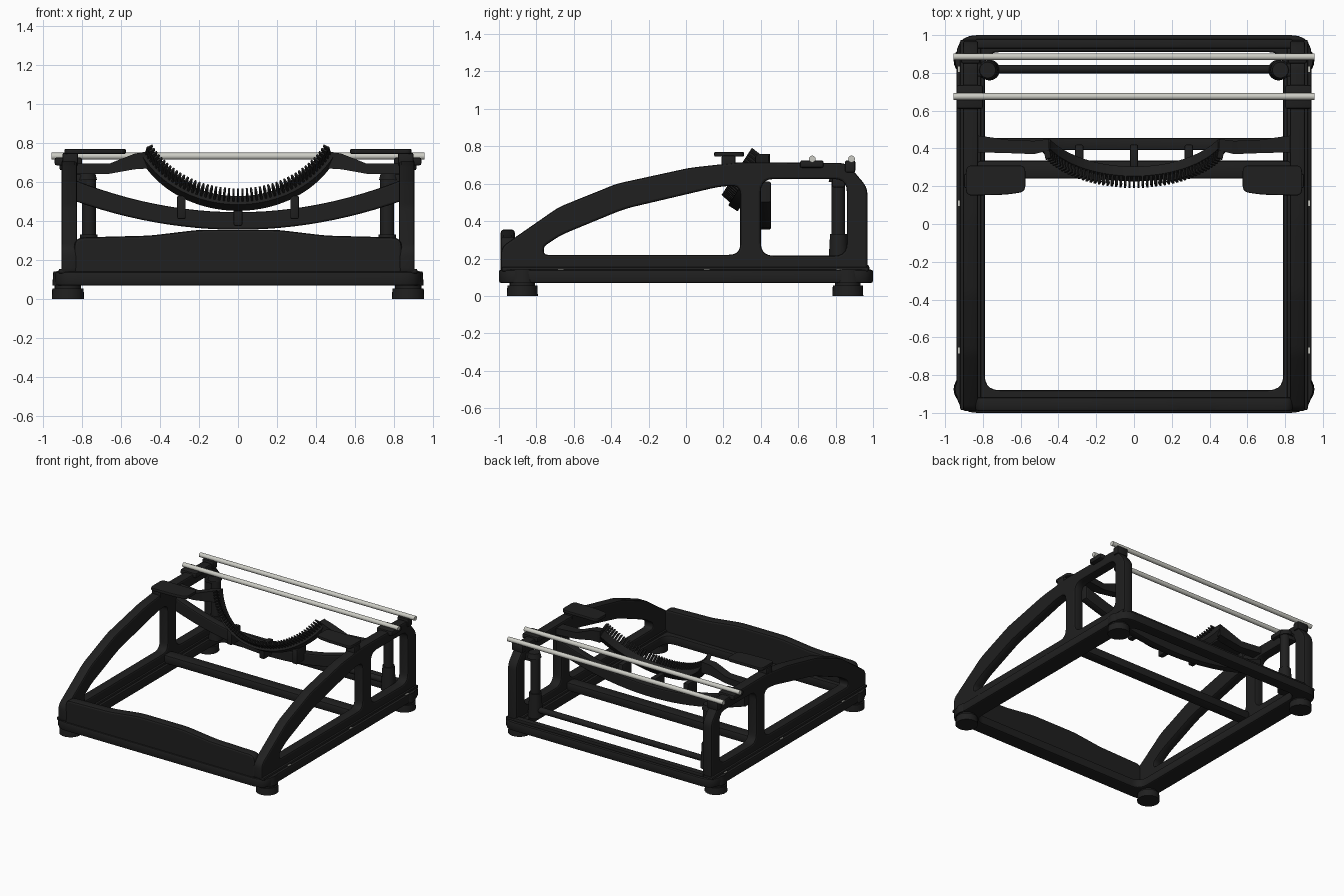
import bpy, bmesh, math
from mathutils import Vector, Matrix

if "Cube" in bpy.data.objects:
    bpy.data.objects.remove(bpy.data.objects["Cube"])


def material(name, rgb, rough, metal=0.0):
    m = bpy.data.materials.new(name)
    m.use_nodes = True
    m.diffuse_color = (*rgb, 1)
    node = next(n for n in m.node_tree.nodes if n.type == "BSDF_PRINCIPLED")
    node.inputs["Base Color"].default_value = (*rgb, 1)
    node.inputs["Roughness"].default_value = rough
    return m


BLACK = material("black_enamel", (0.014, 0.014, 0.014), 0.5)
STEEL = material("pale_steel", (0.6, 0.6, 0.55), 0.4)

# Orientation of flat profiles: side panels, upright cross pieces, flat plates
YZ = Matrix(((0, 0, 1), (1, 0, 0), (0, 1, 0))).to_4x4()
XZ = Matrix.Rotation(math.pi / 2, 4, "X")
XY = Matrix.Identity(4)


def finish(obj, mat):
    obj.data.materials.clear()
    obj.data.materials.append(mat)
    bpy.ops.object.select_all(action="DESELECT")
    obj.select_set(True)
    bpy.context.view_layer.objects.active = obj
    bpy.ops.object.shade_smooth_by_angle(angle=math.radians(35))
    return obj


def from_bmesh(name, bm, mat=BLACK):
    bmesh.ops.recalc_face_normals(bm, faces=bm.faces)
    mesh = bpy.data.meshes.new(name)
    bm.to_mesh(mesh)
    bm.free()
    obj = bpy.data.objects.new(name, mesh)
    bpy.context.collection.objects.link(obj)
    return finish(obj, mat)


def fillet(points, r, steps=5):
    """Round each corner of a closed outline."""
    out = []
    pts = [Vector(p) for p in points]
    for i, p in enumerate(pts):
        a, b = pts[i - 1] - p, pts[(i + 1) % len(pts)] - p
        d = min(r, a.length * 0.45, b.length * 0.45)
        s, e = p + a.normalized() * d, p + b.normalized() * d
        for k in range(steps + 1):
            t = k / steps
            out.append(s * (1 - t) ** 2 + p * (2 * t * (1 - t)) + e * t * t)
    return out


def plate(name, loops, frame, offset, thick, bevel=0.01):
    """Filled outline with holes, extruded and bevelled."""
    cu = bpy.data.curves.new(name, "CURVE")
    cu.dimensions, cu.fill_mode = "2D", "BOTH"
    cu.extrude, cu.bevel_depth = thick / 2 - bevel, bevel
    cu.bevel_resolution, cu.offset = 1, -bevel
    for loop in loops:
        sp = cu.splines.new("POLY")
        sp.points.add(len(loop) - 1)
        for q, p in zip(sp.points, loop):
            q.co = (p[0], p[1], 0, 1)
        sp.use_cyclic_u = True
    tmp = bpy.data.objects.new(name + "_curve", cu)
    bpy.context.collection.objects.link(tmp)
    bpy.context.view_layer.update()
    mesh = bpy.data.meshes.new_from_object(
        tmp.evaluated_get(bpy.context.evaluated_depsgraph_get()))
    bpy.data.objects.remove(tmp)
    mesh.transform(Matrix.Translation(offset) @ frame)
    obj = bpy.data.objects.new(name, mesh)
    bpy.context.collection.objects.link(obj)
    return finish(obj, BLACK)


def rect(x0, x1, y0, y1, r):
    return fillet([(x0, y0), (x1, y0), (x1, y1), (x0, y1)], r)


def box(name, lo, hi, bevel=0.01, mat=BLACK):
    mid = [(a + b) / 2 for a, b in zip(lo, hi)]
    bm = bmesh.new()
    bmesh.ops.create_cube(bm, size=1)
    bmesh.ops.scale(bm, vec=[b - a for a, b in zip(lo, hi)], verts=bm.verts)
    bmesh.ops.translate(bm, vec=mid, verts=bm.verts)
    if bevel:
        bmesh.ops.bevel(bm, geom=bm.edges[:], offset=bevel, segments=2,
                        affect="EDGES", profile=0.5)
    return from_bmesh(name, bm, mat)


def rod(name, a, b, r0, r1=None, mat=BLACK, sides=24):
    a, b = Vector(a), Vector(b)
    d = b - a
    bm = bmesh.new()
    bmesh.ops.create_cone(
        bm, cap_ends=True, segments=sides, radius1=r0, radius2=r1 or r0, depth=d.length,
        matrix=Matrix.Translation((a + b) / 2) @ d.to_track_quat("Z", "Y").to_matrix().to_4x4())
    return from_bmesh(name, bm, mat)


def loft(bm, sections):
    """Skin a row of four-cornered sections."""
    rows = [[bm.verts.new(p) for p in s] for s in sections]
    for a, b in zip(rows, rows[1:]):
        for i in range(4):
            j = (i + 1) % 4
            bm.faces.new((a[i], a[j], b[j], b[i]))
    bm.faces.new(rows[0])
    bm.faces.new(rows[-1][::-1])


# Base ring and rear ledge
outer = fillet([(-0.94, -1), (0.94, -1), (0.94, 1), (-0.94, 1)], 0.11)
plate("base_frame", [outer, rect(-0.79, 0.79, -0.88, 0.91, 0.08)], XY, (0, 0, 0.105), 0.07)
box("rear_ledge", (-0.84, 0.93, 0.13), (0.84, 0.98, 0.165))

# Front apron with a slightly raised middle
apron = [(-0.84, 0.1), (0.84, 0.1), (0.84, 0.315), (0.45, 0.325), (0.2, 0.355),
         (-0.2, 0.355), (-0.45, 0.325), (-0.84, 0.315)]
plate("front_apron", [fillet(apron, 0.05)], XZ, (0, -0.953, 0), 0.075, 0.015)

# Side panels with two windows
profile = [(-0.99, 0.12), (-0.99, 0.26), (-0.68, 0.475), (-0.37, 0.6), (0.02, 0.685),
           (0.29, 0.715), (0.86, 0.71), (0.97, 0.58), (0.97, 0.12)]
front_window = [(-0.76, 0.22), (0.29, 0.22), (0.29, 0.59), (0.18, 0.585),
                (-0.33, 0.465), (-0.67, 0.325), (-0.76, 0.265)]
windows = [fillet(front_window, 0.06), rect(0.4, 0.86, 0.215, 0.625, 0.07)]

for s, side in ((-1, "right"), (1, "left")):
    plate(side + "_panel", [fillet(profile, 0.04)] + windows, YZ, (s * 0.865, 0, 0), 0.08, 0.012)
    box(side + "_sill", (s * 0.865 - 0.055, -0.985, 0.13), (s * 0.865 + 0.055, 0.975, 0.155), 0.008)

    # Feet and corner bosses
    for y, end in ((-0.875, "front"), (0.865, "rear")):
        rod(f"{side}_{end}_foot", (s * 0.872, y, 0), (s * 0.872, y, 0.055), 0.083, 0.08)
        rod(f"{side}_{end}_foot_neck", (s * 0.872, y, 0.05), (s * 0.872, y, 0.08), 0.068)
        rod(f"{side}_{end}_boss", (s * 0.872, y, 0.07), (s * 0.872, y, 0.14), 0.08, 0.075)

    # Rear posts
    rod(side + "_post_base", (s * 0.765, 0.815, 0.14), (s * 0.765, 0.815, 0.33), 0.055, 0.045)
    rod(side + "_post", (s * 0.765, 0.815, 0.33), (s * 0.765, 0.815, 0.63), 0.036)
    rod(side + "_post_cap", (s * 0.775, 0.815, 0.61), (s * 0.775, 0.815, 0.65), 0.052, 0.042)
    box(side + "_post_bracket", (s * 0.81 - 0.04, 0.78, 0.58), (s * 0.81 + 0.04, 0.85, 0.64))

    # Rail seats
    box(side + "_rail_seat", (s * 0.87 - 0.07, 0.61, 0.685), (s * 0.87 + 0.07, 0.735, 0.725))
    box(side + "_rear_rail_seat", (s * 0.865 - 0.05, 0.85, 0.66), (s * 0.865 + 0.05, 0.905, 0.725))

    # Top pads on short stems
    pad = [(s * 0.89, 0.15), (s * 0.89, 0.31), (s * 0.575, 0.31), (s * 0.575, 0.17), (s * 0.68, 0.155)]
    plate(side + "_pad", [fillet(pad, 0.035)], XY, (0, 0, 0.757), 0.025, 0.006)
    box(side + "_pad_stem", (s * 0.86 - 0.04, 0.19, 0.68), (s * 0.86 + 0.04, 0.265, 0.75))

    # Arms that carry the toothed segment
    bm = bmesh.new()
    arm = [(0.45, 0.42, 0.715, 0.03, 0.045), (0.53, 0.405, 0.705, 0.035, 0.04),
           (0.66, 0.41, 0.668, 0.035, 0.026), (0.84, 0.425, 0.668, 0.045, 0.026)]
    loft(bm, [[(s * x, y + i * h, z + j * v) for i, j in ((-1, -1), (1, -1), (1, 1), (-1, 1))]
              for x, y, z, h, v in arm])
    from_bmesh(side + "_segment_arm", bm)

    # Base screws
    for y in (-0.67, 0.11, 0.82):
        box(side + "_screw", (s * 0.925 - 0.006, y - 0.015, 0.135),
            (s * 0.925 + 0.006, y + 0.015, 0.144), 0, STEEL)

# Cross bars
box("lower_cross_bar", (-0.83, 0.24, 0.14), (0.83, 0.335, 0.21), 0.015)
rod("rear_cross_rod", (-0.765, 0.82, 0.2), (0.765, 0.82, 0.2), 0.023)

# Sagging cross beam
N = 24
xs = [0.84 * (2 * i / N - 1) for i in range(N + 1)]
beam = [(x, 0.355 + 0.21 * x * x) for x in xs] + [(x, 0.445 + 0.235 * x * x) for x in reversed(xs)]
plate("curved_beam", [beam], XZ, (0, 0.423, 0), 0.065)

# Steel carriage rails
for name, y in (("front_rail", 0.675), ("rear_rail", 0.885)):
    rod(name, (-0.955, y, 0.732), (0.955, y, 0.732), 0.018, mat=STEEL)

# Tilted semicircular segment
UP = Vector((0, 0.54, 0.84))
OUT = Vector((0, -0.84, 0.54))
R = 0.53


def arc(t):
    inward = Vector((-math.sin(t), 0, 0)) + UP * math.cos(t)
    centre = Vector((R * math.sin(t), 0.265, 0.49)) + UP * R * (1 - math.cos(t))
    return centre, inward


limit = math.radians(62)
bm = bmesh.new()
sections = []
for i in range(41):
    p, n = arc(limit * (i / 20 - 1))
    sections.append([p + n * a * 0.026 + OUT * b * 0.03
                     for a, b in ((-1, -1), (1, -1), (1, 1), (-1, 1))])
loft(bm, sections)
from_bmesh("segment", bm)

# Comb teeth along the segment
bm = bmesh.new()
for i in range(49):
    t = limit * (i / 24 - 1)
    p, n = arc(t)
    across = n.cross(OUT) * 0.005
    root, tip = p + OUT * 0.02 + n * 0.005, p + OUT * 0.09 + n * 0.018
    loft(bm, [[c + across * a + n * 0.016 * b for a, b in ((-1, -1), (1, -1), (1, 1), (-1, 1))]
              for c in (root, tip)])
from_bmesh("segment_teeth", bm)

# Pegs joining beam and segment
for name, x, z in (("right_peg", -0.29, 0.43), ("centre_peg", 0, 0.395), ("left_peg", 0.29, 0.43)):
    box(name, (x - 0.022, 0.3, z - 0.02), (x + 0.022, 0.42, z + 0.1), 0.008)
